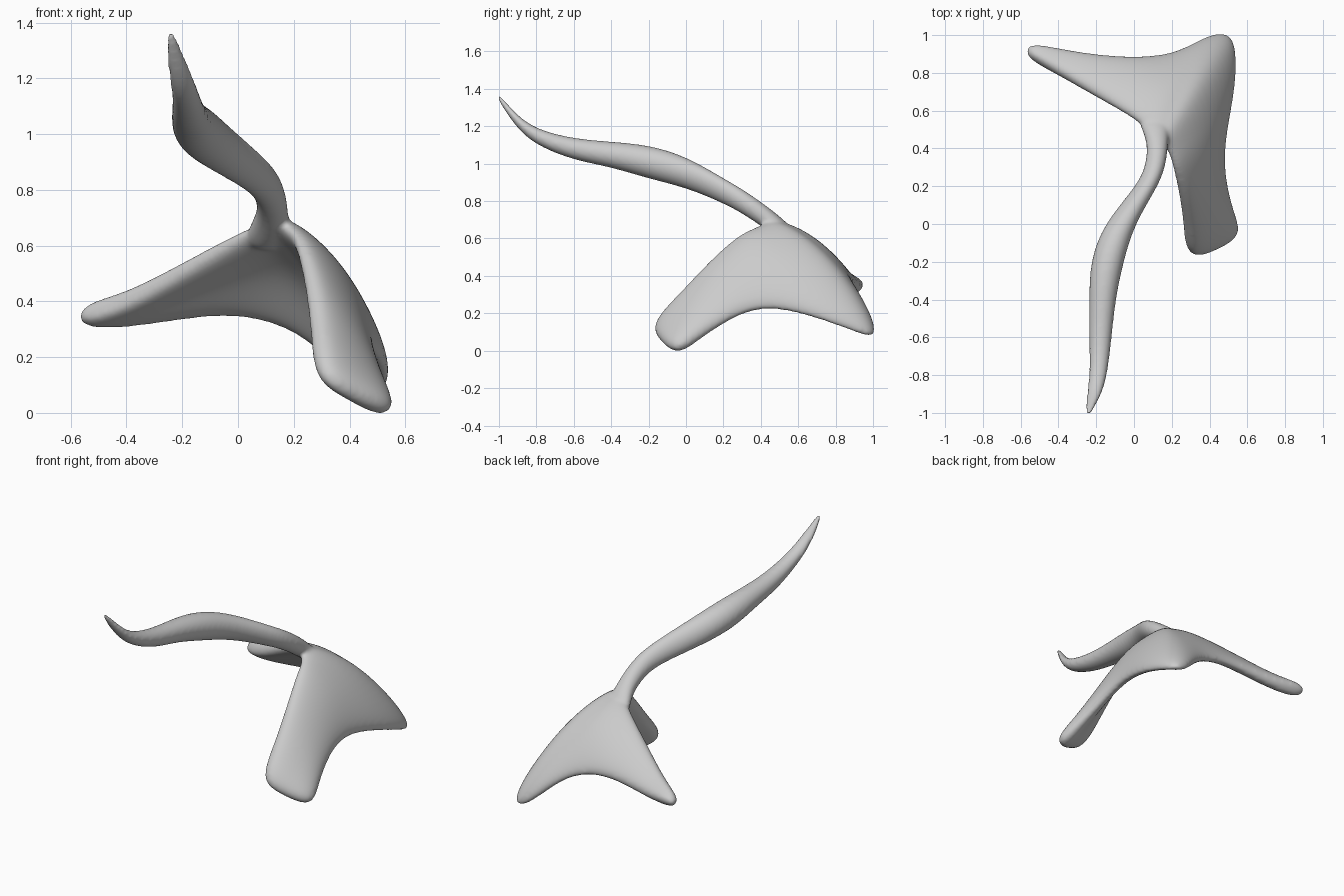
import bpy, bmesh, math

cube = bpy.data.objects.get("Cube")
if cube:
    bpy.data.objects.remove(cube, do_unlink=True)

grey = bpy.data.materials.new("soft_grey")
grey.use_nodes = True
colour = (0.6, 0.6, 0.6, 1)
grey.diffuse_color = colour
grey.node_tree.nodes["Principled BSDF"].inputs["Base Color"].default_value = colour


def new_object(name, bm):
    bmesh.ops.recalc_face_normals(bm, faces=bm.faces)
    mesh = bpy.data.meshes.new(name)
    bm.to_mesh(mesh)
    bm.free()
    obj = bpy.data.objects.new(name, mesh)
    bpy.context.collection.objects.link(obj)
    mesh.materials.append(grey)
    return obj


def bridge(bm, rows, closed):
    for a, b in zip(rows, rows[1:]):
        for i in range(len(a) - (not closed)):
            j = (i + 1) % len(a)
            bm.faces.new((a[i], a[j], b[j], b[i]))


# Webbed body: thickness of each rib, then its upper edge, bulge and lower edge
ribs = [
    (.095, (-.575, .89, .36), (-.575, .92, .345), (-.57, .95, .33)),
    (.09, (-.40, .79, .41), (-.40, .86, .37), (-.40, .92, .315)),
    (.09, (-.20, .67, .525), (-.18, .79, .455), (-.20, .89, .34)),
    (.09, (.00, .555, .64), (.05, .73, .53), (.00, .88, .355)),
    (.09, (.09, .47, .68), (.18, .71, .56), (.22, .90, .29)),
    (.10, (.11, .43, .69), (.26, .73, .52), (.39, 1.005, .12)),
    (.11, (.13, .42, .69), (.32, .72, .515), (.48, 1.025, .06)),
    (.10, (.14, .41, .69), (.35, .66, .51), (.545, .985, .06)),
    (.09, (.18, .38, .665), (.37, .55, .49), (.54, .74, .155)),
    (.09, (.21, .29, .63), (.37, .38, .48), (.46, .42, .245)),
    (.095, (.245, .14, .49), (.375, .17, .355), (.48, .21, .15)),
    (.105, (.265, -.01, .315), (.405, .01, .19), (.53, .06, .055)),
    (.115, (.275, -.195, .12), (.41, -.15, .05), (.575, -.06, -.025)),
]
bm = bmesh.new()
bridge(bm, [[bm.verts.new(p) for p in rib[1:]] for rib in ribs], False)
body = new_object("webbed_body", bm)
thickest = max(rib[0] for rib in ribs)
group = body.vertex_groups.new(name="rib_thickness")
for r, rib in enumerate(ribs):
    group.add(range(r * 3, r * 3 + 3), rib[0] / thickest, "REPLACE")
solid = body.modifiers.new("thickness", "SOLIDIFY")
solid.thickness = thickest
solid.offset = 0
solid.vertex_group = group.name
body.modifiers.new("rounding", "SUBSURF").levels = 3

# Long curling neck: ellipses along its length (y, x, z, half width, half height)
sections = [
    (.57, .10, .61, .09, .05), (.49, .115, .665, .07, .065),
    (.41, .127, .725, .056, .067), (.30, .113, .80, .055, .068),
    (.20, .07, .855, .06, .07), (0, -.08, .957, .085, .087),
    (-.20, -.145, 1.01, .092, .094), (-.40, -.168, 1.05, .072, .07),
    (-.60, -.178, 1.075, .062, .06), (-.80, -.187, 1.14, .048, .045),
    (-.90, -.21, 1.22, .042, .038), (-.98, -.236, 1.325, .024, .026),
    (-1.01, -.243, 1.365, .013, .014),
]
bm = bmesh.new()
sides = 14
angles = [math.tau * i / sides for i in range(sides)]
rings = [[bm.verts.new((x + rx * math.cos(a), y, z + rz * math.sin(a)))
          for a in angles] for y, x, z, rx, rz in sections]
bridge(bm, rings, True)
bm.faces.new(rings[0])
bm.faces.new(rings[-1])
neck = new_object("curling_neck", bm)
neck.modifiers.new("rounding", "SUBSURF").levels = 2

# Fuse both parts into one smooth skin
bpy.ops.object.select_all(action="DESELECT")
for obj in (body, neck):
    obj.select_set(True)
bpy.context.view_layer.objects.active = body
bpy.ops.object.convert(target="MESH")
bpy.ops.object.join()
body.name = "webbed_body_with_neck"
skin = body.modifiers.new("skin", "REMESH")
skin.mode = "VOXEL"
skin.voxel_size = 0.01
skin.use_smooth_shade = True
soft = body.modifiers.new("soften", "SMOOTH")
soft.factor = 0.5
soft.iterations = 12
bpy.ops.object.shade_smooth()
